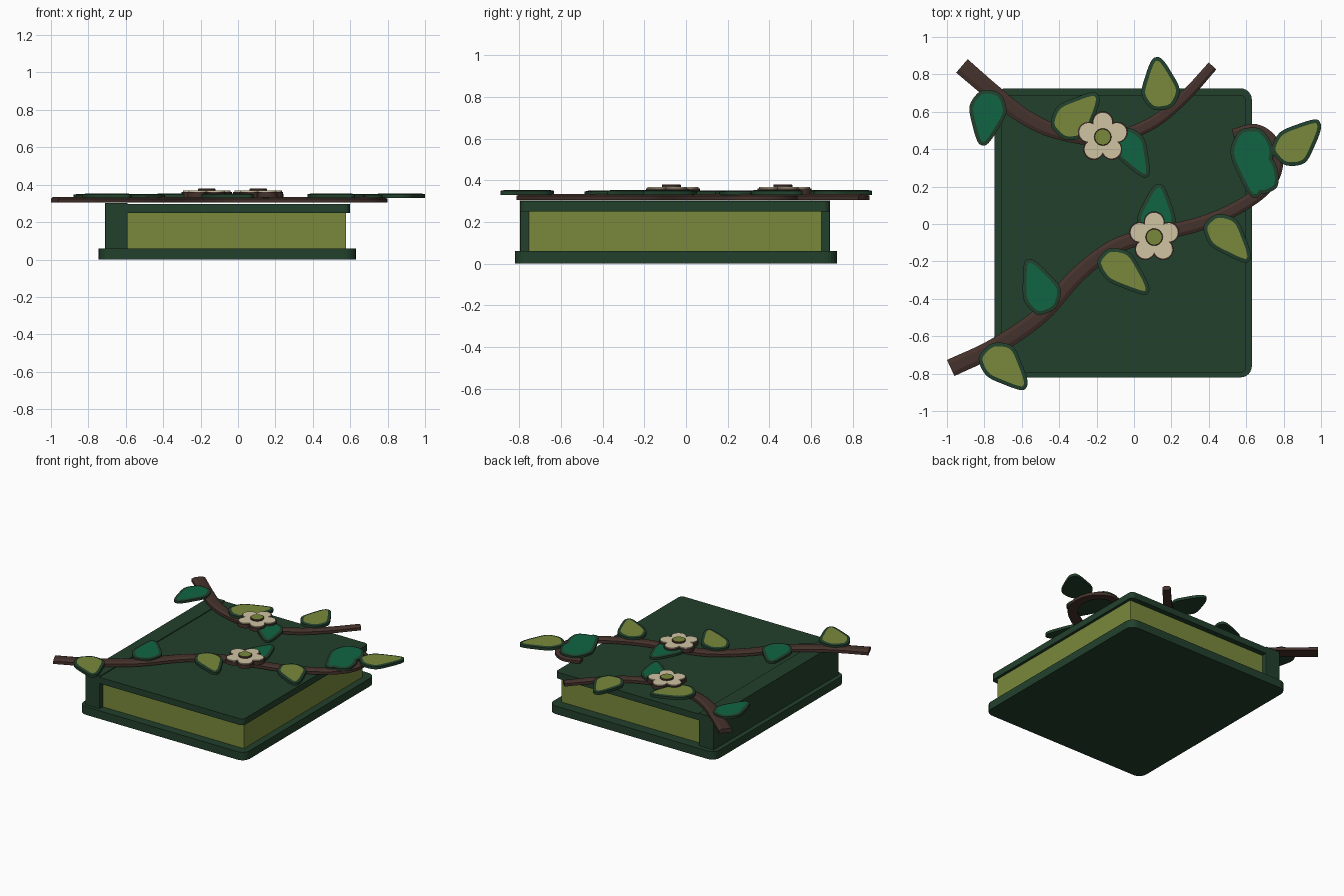
import bpy, bmesh, math
from mathutils import Vector

if "Cube" in bpy.data.objects:
    bpy.data.objects.remove(bpy.data.objects["Cube"])


def material(name, rgb):
    m = bpy.data.materials.new(name)
    m.diffuse_color = (*rgb, 1)
    m.use_nodes = True
    m.node_tree.nodes["Principled BSDF"].inputs["Base Color"].default_value = m.diffuse_color
    return m


DARK = material("dark green", (0.016, 0.051, 0.025))
OLIVE = material("olive green", (0.195, 0.25, 0.045))
EMERALD = material("emerald green", (0.005, 0.13, 0.056))
BROWN = material("bark brown", (0.06, 0.032, 0.025))
CREAM = material("cream", (0.63, 0.55, 0.37))


def finish(name, bm, mats):
    bmesh.ops.recalc_face_normals(bm, faces=bm.faces)
    me = bpy.data.meshes.new(name)
    bm.to_mesh(me)
    bm.free()
    for m in mats:
        me.materials.append(m)
    ob = bpy.data.objects.new(name, me)
    bpy.context.collection.objects.link(ob)
    return ob


def prism(name, outline, z0, z1, mats, inset=0.0, lift=0.0):
    """Flat plate from an outline; the inset top panel takes the second colour."""
    bm = bmesh.new()
    low = [bm.verts.new((x, y, z0)) for x, y in outline]
    high = [bm.verts.new((x, y, z1)) for x, y in outline]
    bm.faces.new(low[::-1])
    top = bm.faces.new(high)
    n = len(outline)
    for i in range(n):
        j = (i + 1) % n
        bm.faces.new((low[i], low[j], high[j], high[i]))
    bmesh.ops.recalc_face_normals(bm, faces=bm.faces)
    if inset:
        bmesh.ops.inset_individual(bm, faces=[top], thickness=inset, depth=lift)
        top.material_index = 1
    return finish(name, bm, mats)


def rounded_rect(x0, x1, y0, y1, r, steps=6):
    pts = []
    corners = ((x1 - r, y1 - r), (x0 + r, y1 - r), (x0 + r, y0 + r), (x1 - r, y0 + r))
    for k, (cx, cy) in enumerate(corners):
        for s in range(steps + 1):
            a = math.pi / 2 * (k + s / steps)
            pts.append((cx + r * math.cos(a), cy + r * math.sin(a)))
    return pts


def spline(pts, steps, closed):
    """Smooth curve through the points."""
    p = [Vector(q) for q in pts]
    n = len(p)
    out = []
    for i in range(n if closed else n - 1):
        if closed:
            a, b, c, d = (p[(i + k) % n] for k in (-1, 0, 1, 2))
        else:
            b, c = p[i], p[i + 1]
            a = p[i - 1] if i else b * 2 - c
            d = p[i + 2] if i + 2 < n else c * 2 - b
        for s in range(steps):
            t = s / steps
            out.append(0.5 * (2 * b + (c - a) * t + (2 * a - 5 * b + 4 * c - d) * t * t
                              + (3 * b - a - 3 * c + d) * t ** 3))
    if not closed:
        out.append(p[-1])
    return out


# Book: covers, spine and page block
prism("back_cover", rounded_rect(-0.745, 0.63, -0.82, 0.725, 0.06), 0, 0.06, [DARK])
prism("front_cover", rounded_rect(-0.705, 0.598, -0.795, 0.69, 0.03), 0.25, 0.297, [DARK])
prism("spine", rounded_rect(-0.71, -0.59, -0.795, 0.69, 0.005, 2), 0.06, 0.303, [DARK])
prism("pages", rounded_rect(-0.6, 0.578, -0.755, 0.65, 0.003, 2), 0.055, 0.255, [OLIVE])


# Branches: tapered strips with chamfered upper edges
def branch(name, pts, w0, w1, z0=0.304, z1=0.334):
    path = spline(pts, 6, False)
    bm = bmesh.new()
    rings = []
    n = len(path)
    for i, p in enumerate(path):
        d = (path[min(i + 1, n - 1)] - path[max(i - 1, 0)]).normalized()
        side = Vector((-d.y, d.x))
        w = (w0 + (w1 - w0) * i / (n - 1)) / 2
        section = ((-1, z0), (1, z0), (1, z1 - 0.009), (0.5, z1), (-0.5, z1), (-1, z1 - 0.009))
        rings.append([bm.verts.new((*(p + side * w * s), z)) for s, z in section])
    for r, q in zip(rings, rings[1:]):
        for k in range(6):
            j = (k + 1) % 6
            bm.faces.new((r[k], r[j], q[j], q[k]))
    bm.faces.new(rings[0])
    bm.faces.new(rings[-1][::-1])
    return finish(name, bm, [BROWN])


branch("long_branch", [(-0.98, -0.77), (-0.75, -0.66), (-0.5, -0.49), (-0.3, -0.27), (-0.1, -0.12),
                       (0.1, -0.06), (0.35, 0.0), (0.55, 0.085), (0.71, 0.2), (0.765, 0.32),
                       (0.74, 0.44), (0.65, 0.505), (0.53, 0.48)], 0.095, 0.055)
branch("short_branch", [(-0.92, 0.845), (-0.75, 0.7), (-0.58, 0.57), (-0.4, 0.49), (-0.15, 0.455),
                        (0.08, 0.53), (0.26, 0.67), (0.42, 0.845)], 0.095, 0.055)


# Leaves: base, tip, left and right half-widths, colour
def leaf(name, base, tip, wl, wr, mat):
    b, t = Vector(base), Vector(tip)
    axis = t - b
    n = Vector((-axis.y, axis.x)).normalized()
    profile = ((0.06, 0.6), (0.34, 1.0), (0.68, 0.68), (0.94, 0.3))
    pts = [b] + [b + axis * u - n * wr * v for u, v in profile] + [t]
    pts += [b + axis * u + n * wl * v for u, v in reversed(profile)]
    top = 0.349 if mat is OLIVE else 0.346
    prism(name, spline(pts, 5, True), 0.329, top, [DARK, mat], 0.02, 0.004)


LEAVES = [
    ((-0.81, -0.68), (-0.58, -0.88), 0.125, 0.085, OLIVE),
    ((-0.475, -0.48), (-0.57, -0.19), 0.085, 0.12, EMERALD),
    ((-0.18, -0.17), (0.075, -0.37), 0.11, 0.08, OLIVE),
    ((0.115, -0.08), (0.135, 0.215), 0.105, 0.1, EMERALD),
    ((0.395, 0.02), (0.615, -0.2), 0.11, 0.085, OLIVE),
    ((0.62, 0.515), (0.65, 0.14), 0.115, 0.115, EMERALD),
    ((0.735, 0.175), (0.58, 0.49), 0.11, 0.085, EMERALD),
    ((0.755, 0.36), (0.99, 0.55), 0.085, 0.125, OLIVE),
    ((0.15, 0.61), (0.12, 0.892), 0.1, 0.105, OLIVE),
    ((-0.42, 0.49), (-0.195, 0.695), 0.095, 0.12, OLIVE),
    ((-0.075, 0.5), (0.07, 0.25), 0.09, 0.085, EMERALD),
    ((-0.765, 0.715), (-0.81, 0.42), 0.1, 0.1, EMERALD),
]
for i, spec in enumerate(LEAVES):
    leaf(f"leaf_{i + 1}", *spec)


# Flowers: five-lobed rim and petals with a round centre
def lobes(c, d, r, steps=12):
    pts = []
    for k in range(5):
        for s in range(steps):
            e = math.radians(-36 + 72 * s / steps)
            rad = d * math.cos(e) + math.sqrt(r * r - (d * math.sin(e)) ** 2)
            a = math.pi / 2 + math.radians(72) * k + e
            pts.append((c[0] + rad * math.cos(a), c[1] + rad * math.sin(a)))
    return pts


def disc(c, r):
    return [(c[0] + r * math.cos(math.tau * k / 24), c[1] + r * math.sin(math.tau * k / 24))
            for k in range(24)]


for i, c in enumerate(((-0.167, 0.465), (0.108, -0.07))):
    prism(f"flower_rim_{i + 1}", lobes(c, 0.082, 0.056), 0.333, 0.361, [BROWN])
    prism(f"flower_petals_{i + 1}", lobes(c, 0.08, 0.05), 0.36, 0.368, [CREAM])
    prism(f"flower_centre_{i + 1}", disc(c, 0.046), 0.365, 0.377, [BROWN, OLIVE], 0.004, 0.003)
